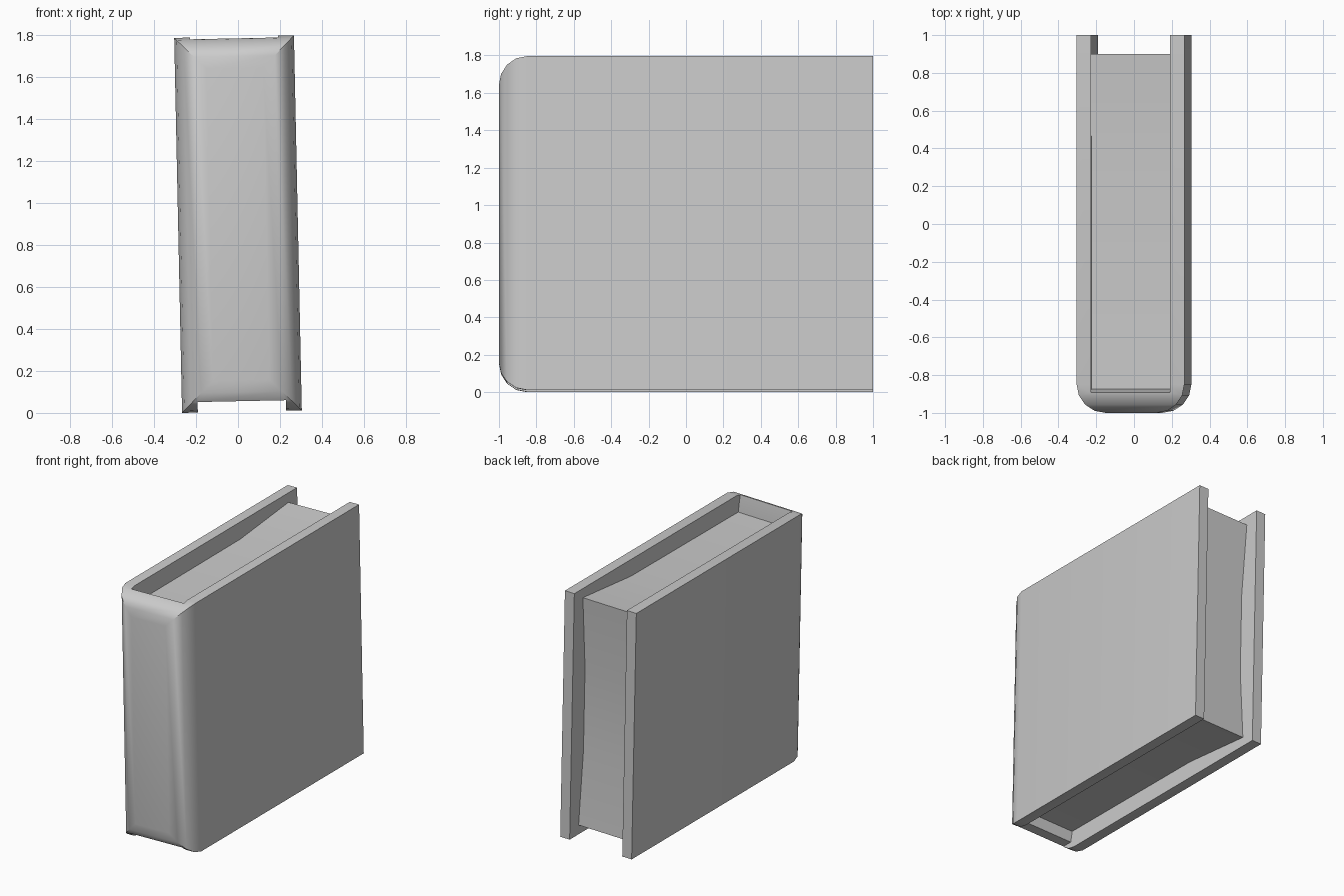
import bpy, bmesh, math
from mathutils import Matrix

if "Cube" in bpy.data.objects:
    bpy.data.objects.remove(bpy.data.objects["Cube"])

W, H = 0.57, 1.785
HW, HH = W / 2, H / 2
INNER = 0.21
TILT = math.radians(-1.2)


def prism(name, profile, x0, x1):
    """Extrude a (y, z) profile along x."""
    bm = bmesh.new()
    face = bm.faces.new([bm.verts.new((x0, y, z)) for y, z in profile])
    out = bmesh.ops.extrude_face_region(bm, geom=[face])
    moved = [v for v in out["geom"] if isinstance(v, bmesh.types.BMVert)]
    bmesh.ops.translate(bm, vec=(x1 - x0, 0, 0), verts=moved)
    bmesh.ops.recalc_face_normals(bm, faces=bm.faces)
    mesh = bpy.data.meshes.new(name)
    bm.to_mesh(mesh)
    bm.free()
    obj = bpy.data.objects.new(name, mesh)
    bpy.context.collection.objects.link(obj)
    return obj


def activate(obj):
    bpy.ops.object.select_all(action='DESELECT')
    obj.select_set(True)
    bpy.context.view_layer.objects.active = obj


def cut(obj, cutter):
    cutter.hide_render = True
    mod = obj.modifiers.new("cut", 'BOOLEAN')
    mod.operation, mod.solver, mod.object = 'DIFFERENCE', 'EXACT', cutter
    activate(obj)
    bpy.ops.object.modifier_apply(modifier=mod.name)
    bpy.data.objects.remove(cutter)


# Cover: block with a rounded spine side
cover = prism("cover", [(-1, -HH), (1, -HH), (1, HH), (-1, HH)], -HW, HW)
bm = bmesh.new()
bm.from_mesh(cover.data)
spine_edges = [e for e in bm.edges if all(v.co.y < -0.99 for v in e.verts)]
bmesh.ops.bevel(bm, geom=spine_edges, offset=0.15, segments=4, profile=0.5,
                affect='EDGES')
bm.to_mesh(cover.data)
bm.free()

# Hollow for the pages, with a slightly sloped spine inside
cut(cover, prism("page_hollow", [(-0.91, -1), (1.2, -1), (1.2, 1), (-0.91, 1),
                                 (-0.87, 0.75), (-0.87, -0.75)], -INNER, INNER))
# Raised lower edge of the spine
cut(cover, prism("spine_notch", [(-1.2, -1), (-0.8, -1), (-0.8, 0.05 - HH),
                                 (-1.2, 0.05 - HH)], -INNER, INNER))

# Page block: hollow fore-edge, corners flaring outward
top = [(-0.9, 0.765), (0.35, 0.77), (0.9, 0.825), (0.86, 0.3)]
pages = prism("pages", top + [(y, -z) for y, z in reversed(top)],
              -INNER - 0.01, INNER + 0.01)

# Lean the whole book slightly and stand it on the ground
lean = Matrix.Rotation(TILT, 4, 'Y')
for obj in (cover, pages):
    obj.data.transform(lean)
lift = -min(v.co.z for v in cover.data.vertices)
for obj in (cover, pages):
    obj.data.transform(Matrix.Translation((0, 0, lift)))
    activate(obj)
    bpy.ops.object.shade_smooth_by_angle(angle=math.radians(30))
